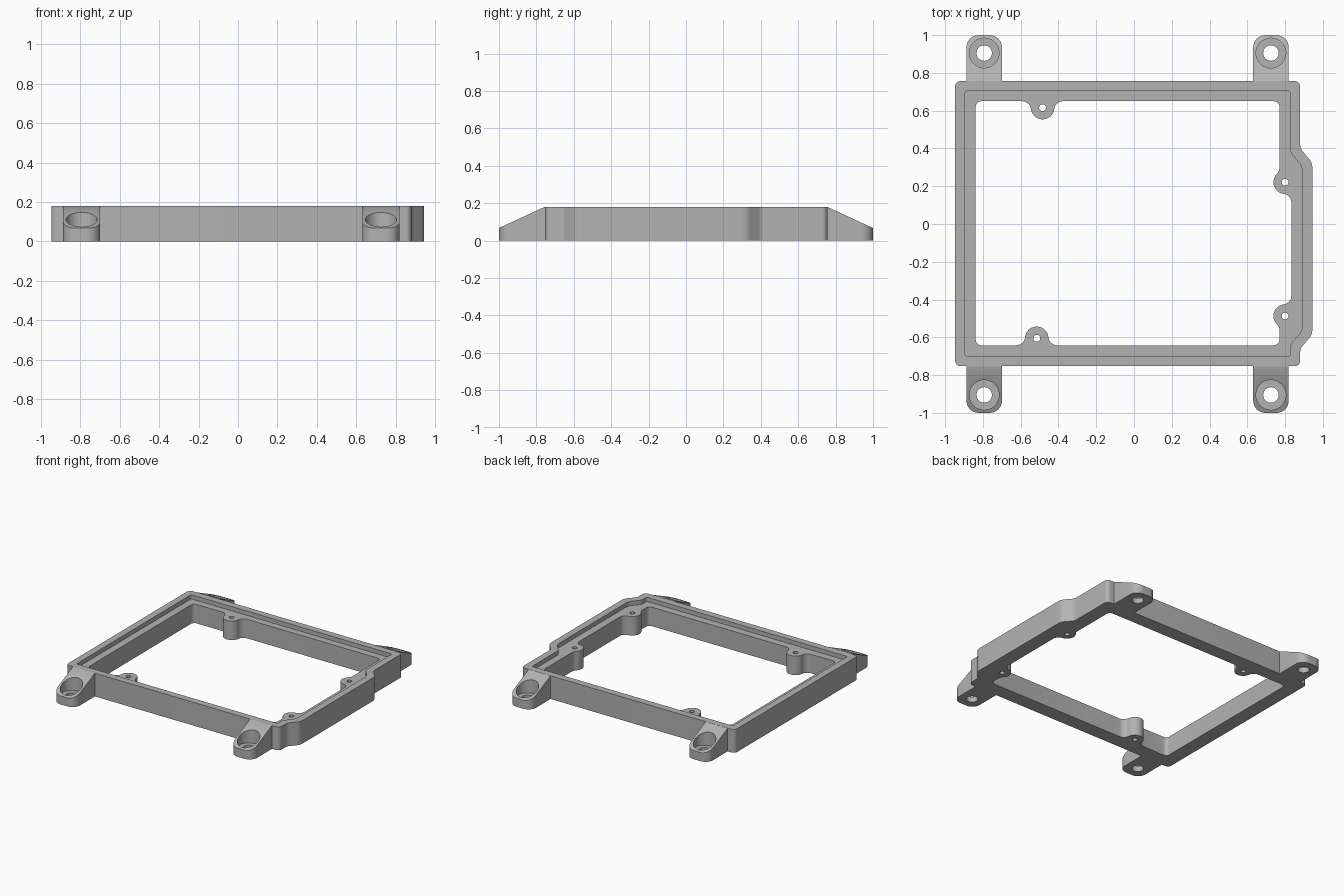
import bpy, bmesh
from math import pi, radians, sqrt, atan2, cos, sin, tan
from mathutils import Vector

cube = bpy.data.objects.get("Cube")
if cube:
    bpy.data.objects.remove(cube, do_unlink=True)

HEIGHT, LEDGE = 0.18, 0.147
BOSS_R, FILLET_R, SCREW_R = 0.062, 0.047, 0.018

grey = bpy.data.materials.new("matte grey")
grey.use_nodes = True
grey.diffuse_color = (0.45, 0.45, 0.45, 1)
grey.node_tree.nodes["Principled BSDF"].inputs["Base Color"].default_value = grey.diffuse_color


def arc(centre, r, a0, a1, steps=8):
    """Points along an arc, ends included."""
    return [Vector((centre[0] + r * cos(a0 + (a1 - a0) * i / steps),
                    centre[1] + r * sin(a0 + (a1 - a0) * i / steps)))
            for i in range(steps + 1)]


def rounded(corners):
    """Outline from (x, y, radius) corners; radius 0 keeps the point."""
    out = []
    for i, (x, y, r) in enumerate(corners):
        p = Vector((x, y))
        if r == 0:
            out.append(p)
            continue
        u = (Vector(corners[i - 1][:2]) - p).normalized()
        v = (Vector(corners[(i + 1) % len(corners)][:2]) - p).normalized()
        half = u.angle(v) / 2
        centre = p + (u + v).normalized() * (r / sin(half))
        start, end = p + u * (r / tan(half)) - centre, p + v * (r / tan(half)) - centre
        a0 = atan2(start.y, start.x)
        sweep = (atan2(end.y, end.x) - a0 + pi) % (2 * pi) - pi
        out += arc(centre, r, a0, a0 + sweep)
    return out


def boss_path(centre, along, wall_in, wall_out):
    """Screw boss bulging from a wall, with a fillet on each side."""
    f, reach = FILLET_R, BOSS_R + FILLET_R
    h0, h1 = wall_in - f, wall_out - f
    d0, d1 = sqrt(reach ** 2 - h0 ** 2), sqrt(reach ** 2 - h1 ** 2)
    local = arc((-d0, h0), f, pi / 2, atan2(-h0, d0))
    local += arc((0, 0), BOSS_R, atan2(h0, -d0), atan2(h1, d1), 20)[1:-1]
    local += arc((d1, h1), f, atan2(-h1, -d1), pi / 2)
    t = Vector(along)
    n = Vector((t.y, -t.x))
    return [(*(Vector(centre) + p.x * t + p.y * n), 0) for p in local]


def prism(name, outline, z0, z1):
    """Upright solid with the given outline."""
    bm = bmesh.new()
    base = bm.faces.new([bm.verts.new((p.x, p.y, z0)) for p in outline])
    top = bmesh.ops.extrude_face_region(bm, geom=[base])["geom"]
    bmesh.ops.translate(bm, vec=(0, 0, z1 - z0),
                        verts=[g for g in top if isinstance(g, bmesh.types.BMVert)])
    bmesh.ops.recalc_face_normals(bm, faces=bm.faces)
    mesh = bpy.data.meshes.new(name)
    bm.to_mesh(mesh)
    bm.free()
    mesh.materials.append(grey)
    obj = bpy.data.objects.new(name, mesh)
    bpy.context.collection.objects.link(obj)
    return obj


def drill(centre, r, z0, z1):
    return prism("cutter", arc(centre, r, 0, 2 * pi, 40)[:-1], z0, z1)


def cut(obj, cutters):
    """Subtract the cutters, then shade smooth with sharp edges kept."""
    for c in cutters:
        mod = obj.modifiers.new("cut", 'BOOLEAN')
        mod.operation, mod.solver, mod.object = 'DIFFERENCE', 'EXACT', c
    bpy.context.view_layer.update()
    graph = bpy.context.evaluated_depsgraph_get()
    mesh = bpy.data.meshes.new_from_object(obj.evaluated_get(graph))
    obj.modifiers.clear()
    obj.data = mesh
    for c in cutters:
        bpy.data.objects.remove(c, do_unlink=True)
    mesh.shade_smooth()
    mesh.set_sharp_from_angle(angle=radians(30))


def shell(inset, r):
    """Outer wall outline, moved inwards by inset."""
    right, bulge = 0.88 - inset, 0.944 - inset
    low, high = inset - 0.753, 0.757 - inset
    k = inset * 0.4
    return rounded([(inset - 0.947, low, r), (right, low, r),
                    (right, k - 0.66, 0.05), (bulge, k - 0.585, 0.07),
                    (bulge, 0.325 - k, 0.07), (right, 0.4 - k, 0.05),
                    (right, high, r), (inset - 0.947, high, r)])


# Frame with a stepped rim, four screw bosses and an open middle
bosses = [((-0.515, -0.605), (1, 0), 0.037, 0.037),
          ((0.80, -0.487), (0, 1), -0.03, 0.033),
          ((0.80, 0.221), (0, 1), 0.033, -0.03),
          ((-0.484, 0.616), (-1, 0), 0.034, 0.034)]
paths = [boss_path(*b) for b in bosses]
opening = rounded([(-0.838, -0.642, 0.03)] + paths[0] + [(0.77, -0.642, 0.03)]
                  + paths[1] + paths[2] + [(0.77, 0.65, 0.03)]
                  + paths[3] + [(-0.838, 0.65, 0.03)])
frame = prism("frame", shell(0, 0.03), 0, HEIGHT)
cut(frame, [prism("cutter", shell(0.053, 0.012), LEDGE, 0.3),
            prism("cutter", opening, -0.1, 0.25)]
    + [drill(b[0], SCREW_R, -0.1, 0.25) for b in bosses])

# Sloping mounting tabs with counterbored holes
for side, cx in (("right", -0.793), ("left", 0.725)):
    for end, s in (("front", -1), ("back", 1)):
        w, root = 0.094, 0.757 if s > 0 else 0.753
        tab = prism(f"{end}_{side}_tab",
                    rounded([(cx - w, s * root, 0), (cx + w, s * root, 0),
                             (cx + w, s, 0.065), (cx - w, s, 0.065)]), 0, HEIGHT)
        bm = bmesh.new()
        bm.from_mesh(tab.data)
        cutaway = bmesh.ops.bisect_plane(
            bm, geom=bm.verts[:] + bm.edges[:] + bm.faces[:], clear_outer=True,
            plane_co=(0, s, 0.067), plane_no=(0, s * 0.113, 0.245))
        rim = [g for g in cutaway["geom_cut"] if isinstance(g, bmesh.types.BMEdge)]
        bmesh.ops.holes_fill(bm, edges=[e for e in bm.edges if e.is_boundary] or rim, sides=0)
        bmesh.ops.recalc_face_normals(bm, faces=bm.faces)
        bm.to_mesh(tab.data)
        bm.free()
        hole = (cx, s * 0.905)
        cut(tab, [drill(hole, 0.079, 0.042, 0.3), drill(hole, 0.041, -0.1, 0.25)])
